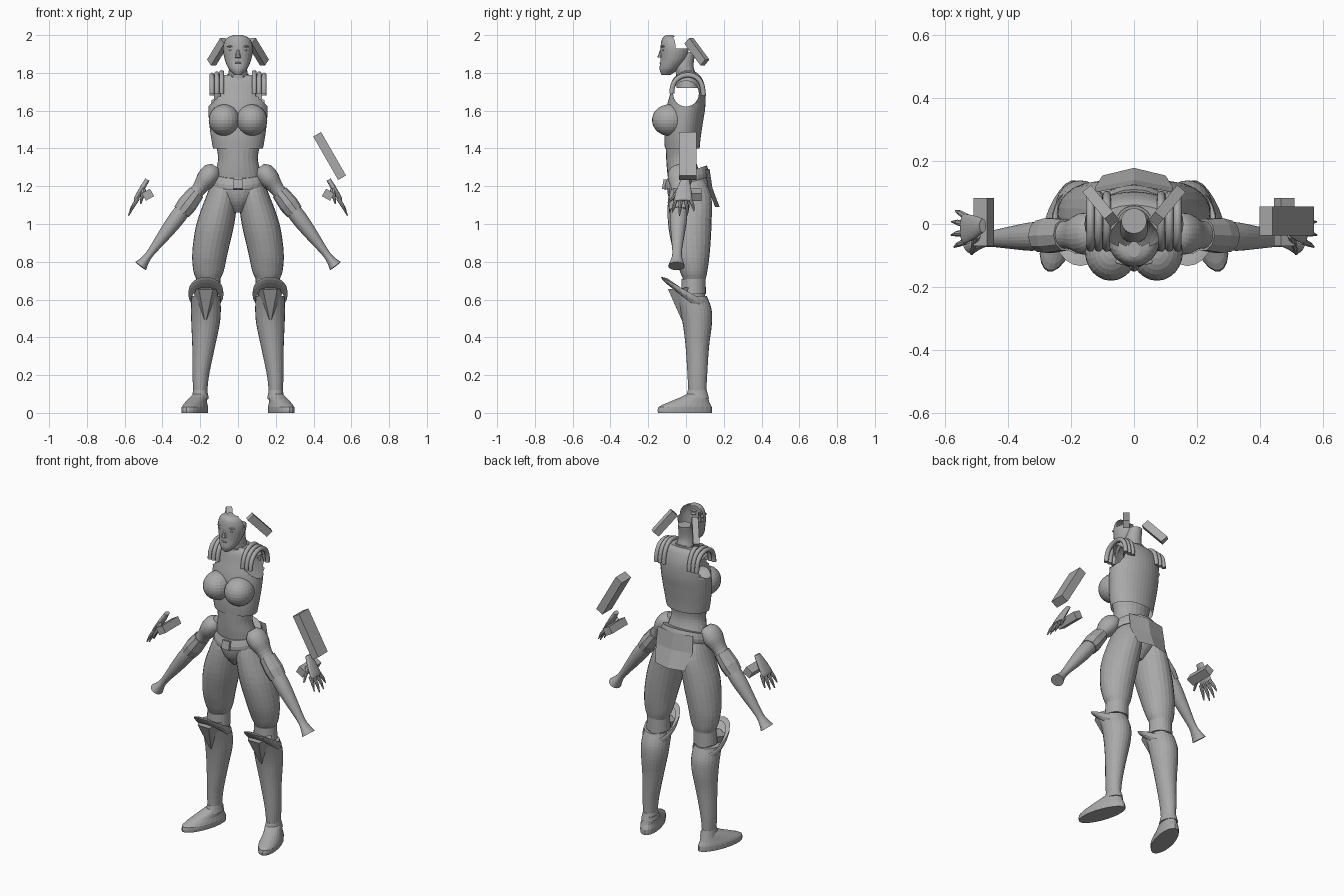
import bpy, bmesh, math
from mathutils import Matrix, Vector

cube = bpy.data.objects.get("Cube")
if cube:
    bpy.data.objects.remove(cube, do_unlink=True)

grey = bpy.data.materials.new("plain_grey")
grey.use_nodes = True
colour = (0.4, 0.4, 0.4, 1)
grey.diffuse_color = colour
grey.node_tree.nodes["Principled BSDF"].inputs["Base Color"].default_value = colour
parts = []
SIDE = Vector((0, 1, 0))


def add(name, bm, mirror=False):
    """Turn a bmesh into an object, with a mirrored twin if asked."""
    bmesh.ops.recalc_face_normals(bm, faces=bm.faces[:])
    for label in (("left_", "right_") if mirror else ("",)):
        if label == "right_":
            bm.transform(Matrix.Diagonal((-1, 1, 1, 1)))
            bmesh.ops.reverse_faces(bm, faces=bm.faces[:])
        mesh = bpy.data.meshes.new(label + name)
        bm.to_mesh(mesh)
        mesh.materials.append(grey)
        obj = bpy.data.objects.new(label + name, mesh)
        bpy.context.collection.objects.link(obj)
        parts.append(obj)
    bm.free()


def frame(a, b, side=SIDE):
    """Matrix at a whose z axis points to b and whose y axis lies near side."""
    a, b = Vector(a), Vector(b)
    z = (b - a).normalized()
    x = side.cross(z).normalized()
    m = Matrix((x, z.cross(x), z)).transposed().to_4x4()
    m.translation = a
    return m


def smooth(rings, steps):
    """Spline the ring values."""
    r = [Vector(v) for v in rings]
    r = [r[0]] + r + [r[-1]]
    out = []
    for p, q, s, t in zip(r, r[1:], r[2:], r[3:]):
        for i in range(steps):
            u = i / steps
            out.append(q + (s - p) * (u / 2) + (p * 2 - q * 5 + s * 4 - t) * (u * u / 2)
                       + (q * 3 - p - s * 3 + t) * (u ** 3 / 2))
    return out + [r[-1]]


def loft(rings, tilt=0, sides=24, steps=4, caps=(True, True), matrix=None):
    """Skin elliptical rings given as height, centre x, centre y, radius x, radius y."""
    bm = bmesh.new()
    rows = []
    for z, x, y, rx, ry in smooth(rings, steps):
        row = []
        for i in range(sides):
            a = math.tau * i / sides
            row.append(bm.verts.new((x + rx * math.cos(a), y + ry * math.sin(a),
                                     z + tilt * math.sin(a))))
        rows.append(row)
    for lower, upper in zip(rows, rows[1:]):
        for i in range(sides):
            j = (i + 1) % sides
            bm.faces.new((lower[i], lower[j], upper[j], upper[i]))
    if caps[0]:
        bm.faces.new(rows[0][::-1])
    if caps[1]:
        bm.faces.new(rows[-1])
    if matrix:
        bm.transform(matrix)
    return bm


def box(name, a, b, width, depth, side=SIDE, mirror=True):
    bm = bmesh.new()
    length = (Vector(b) - Vector(a)).length
    bmesh.ops.create_cube(bm, size=1, matrix=frame(a, b, side)
                          @ Matrix.Translation((0, 0, length / 2))
                          @ Matrix.Diagonal((width, depth, length, 1)))
    add(name, bm, mirror)


def ball(name, centre, radii, mirror=False):
    bm = bmesh.new()
    bmesh.ops.create_uvsphere(bm, u_segments=24, v_segments=14, radius=1,
                              matrix=Matrix.Translation(centre) @ Matrix.Diagonal((*radii, 1)))
    add(name, bm, mirror)


def rod(name, a, b, r1, r2, sides=8, mirror=True):
    length = (Vector(b) - Vector(a)).length
    rings = [(0, 0, 0, r1, r1), (length, 0, 0, r2, r2)]
    add(name, loft(rings, sides=sides, steps=1, matrix=frame(a, b)), mirror)


# Face: a mask left open behind, cut back further at the forehead
head = loft([(1.79, 0, -.105, .02, .025), (1.82, 0, -.09, .048, .05), (1.87, 0, -.065, .07, .07),
             (1.93, 0, -.055, .08, .08), (1.97, 0, -.06, .07, .07), (1.99, 0, -.07, .05, .05),
             (2, 0, -.08, .02, .025)])
away = [f for f in head.faces if f.calc_center_median().y
        > (-.065 if f.calc_center_median().z > 1.925 else .01)]
bmesh.ops.delete(head, geom=away, context="FACES")
add("face", head)
rod("nose", (0, -.128, 1.93), (0, -.137, 1.88), .006, .015, mirror=False)
ball("upper_lip", (0, -.131, 1.853), (.02, .01, .005))
ball("lower_lip", (0, -.127, 1.843), (.017, .01, .006))
ball("eye", (.033, -.118, 1.92), (.016, .01, .007), True)
ball("brow", (.035, -.119, 1.94), (.024, .01, .005), True)
ball("chin", (0, -.115, 1.81), (.025, .02, .018))

# Neck, collar and the slanted blocks behind the head
add("neck", loft([(1.72, 0, .01, .07, .06), (1.79, 0, 0, .052, .052), (1.84, 0, -.01, .047, .05),
                  (1.91, 0, .01, .04, .04)]))
add("collar", loft([(1.765, 0, 0, .06, .06), (1.79, 0, 0, .058, .058)], tilt=.01, steps=1))
box("head_block", (.07, .015, 1.97), (.14, .1, 1.855), .045, .035, Vector((.77, -.63, 0)))

# Bodice: open shell with round armholes
bodice = loft([(1.4, 0, -.02, .132, .092), (1.46, 0, -.018, .143, .096), (1.54, 0, -.01, .153, .1),
               (1.62, 0, 0, .157, .102), (1.7, 0, .01, .155, .09), (1.76, 0, .01, .145, .072),
               (1.79, 0, .01, .11, .05)], sides=40, steps=6, caps=(False, True))
hole = Vector((0, 0, 1.69))


def in_hole(p):
    return abs(p.x) > .07 and (Vector((0, p.y, p.z)) - hole).length < .066


bmesh.ops.delete(bodice, geom=[f for f in bodice.faces if in_hole(f.calc_center_median())],
                 context="FACES")
for v in bodice.verts:
    if v.is_boundary and v.co.z > 1.5:
        rim = hole + (Vector((0, v.co.y, v.co.z)) - hole).normalized() * .068
        v.co.y, v.co.z = rim.y, rim.z
add("bodice", bodice)
ball("bust", (.073, -.09, 1.55), (.082, .09, .083), True)

# Shoulder straps
for label, s in (("left", 1), ("right", -1)):
    for n in range(3):
        x = .086 + n * .026
        curve = bpy.data.curves.new(f"{label}_strap_{n}", "CURVE")
        curve.dimensions = "3D"
        curve.bevel_depth = .013
        curve.use_fill_caps = True
        spline = curve.splines.new("NURBS")
        path = [(-.075, 1.69), (-.075, 1.75), (-.02, 1.81 - n * .007), (.06, 1.8 - n * .007),
                (.09, 1.74), (.092, 1.68)]
        spline.points.add(len(path) - 1)
        for point, (y, z) in zip(spline.points, path):
            point.co = (s * x, y, z, 1)
        spline.use_endpoint_u = True
        curve.materials.append(grey)
        bpy.context.collection.objects.link(bpy.data.objects.new(curve.name, curve))

# Abdomen, hips, belt and rear flap
add("abdomen", loft([(1.2, 0, .01, .135, .1), (1.28, 0, -.015, .118, .085),
                     (1.35, 0, -.027, .105, .078), (1.42, 0, -.025, .118, .082),
                     (1.48, 0, -.02, .13, .085)]))
add("hips", loft([(1.06, 0, .01, .03, .05), (1.12, 0, .015, .09, .1), (1.19, 0, .015, .135, .115),
                  (1.25, 0, .01, .135, .1)]))
add("belt", loft([(1.215, 0, .005, .145, .118), (1.24, 0, .005, .147, .118),
                  (1.275, 0, .005, .135, .105)], tilt=.035, steps=2))
box("buckle", (0, -.108, 1.235), (0, -.118, 1.185), .05, .02, mirror=False)
flap = bmesh.new()
rows = [[flap.verts.new((i * w, y - abs(i) * .012, z)) for i in (-2, -1, 0, 1, 2)]
        for w, y, z in ((.06, .125, 1.29), (.062, .14, 1.19), (.05, .178, 1.09))]
for upper, lower in zip(rows, rows[1:]):
    for i in range(4):
        flap.faces.new((upper[i], upper[i + 1], lower[i + 1], lower[i]))
bmesh.ops.solidify(flap, geom=flap.faces[:], thickness=.012)
add("rear_flap", flap)

# Legs: thigh, knee guard, boot and shoe
add("thigh", loft([(1.25, .075, .01, .05, .075), (1.15, .085, .02, .082, .113),
                   (1, .12, .02, .1, .115), (.85, .148, .03, .094, .096),
                   (.75, .156, .04, .08, .073), (.69, .158, .045, .058, .056),
                   (.6, .16, .045, .055, .055)]), True)
add("knee_cuff", loft([(.63, .16, .04, .068, .065), (.71, .158, .04, .064, .064)], steps=1), True)
add("knee_guard", loft([(.595, .17, .01, .077, .09), (.62, .17, .005, .092, .115),
                        (.65, .17, -.005, .09, .128), (.64, .17, .005, .075, .1)],
                       tilt=-.07, steps=2, caps=(False, False)), True)
rod("knee_point", (.17, -.03, .66), (.172, -.015, .49), .075, .008, 6)
add("boot", loft([(.1, .2, .06, .036, .047), (.2, .197, .06, .044, .052),
                  (.35, .182, .06, .06, .062), (.47, .172, .06, .075, .077),
                  (.55, .17, .05, .079, .085), (.62, .17, .025, .075, .085)]), True)
add("ankle_cuff", loft([(.075, .2, .06, .046, .062), (.12, .2, .06, .037, .05)], steps=1), True)
turn = Matrix.Translation((.228, -.005, 0)) @ Matrix.Rotation(.3, 4, "Z")
add("shoe", loft([(0, 0, 0, .057, .15), (.03, 0, 0, .058, .148), (.055, 0, .02, .05, .115),
                  (.085, -.005, .055, .043, .072), (.1, -.01, .068, .038, .055)],
                 steps=2, matrix=turn), True)

# Detached lowered arms
arm = frame((.148, -.03, 1.263), (.51, -.05, .785))
add("arm", loft([(-.05, 0, 0, .025, .03), (-.02, 0, 0, .05, .06), (.03, 0, 0, .054, .065),
                 (.1, 0, 0, .038, .045), (.2, 0, 0, .04, .045), (.3, 0, 0, .042, .045),
                 (.4, 0, 0, .034, .036), (.52, 0, 0, .021, .025), (.57, 0, 0, .024, .032),
                 (.61, 0, 0, .036, .044)], matrix=arm), True)
add("elbow_guard", loft([(.12, 0, 0, .044, .052), (.2, 0, 0, .052, .058), (.25, 0, 0, .047, .052)],
                        sides=10, steps=1, matrix=arm), True)

# Detached hands with their blocks
add("palm", loft([(0, 0, -.005, .012, .022), (.05, 0, -.01, .014, .036), (.11, 0, -.015, .013, .046),
                  (.13, 0, -.015, .008, .04)], matrix=frame((.48, 0, 1.235), (.535, 0, 1.14))), True)
for n, reach in enumerate((.045, .06, .062, .05)):
    y = .022 - n * .025
    start = Vector((.53, y, 1.135))
    bend = start + Vector((.5, .3 - n * .17, -.8)) * reach
    rod(f"finger_base_{n}", start, bend, .011, .009)
    rod(f"finger_tip_{n}", bend, bend + Vector((.4, .2 - n * .15, -.9)) * reach * .75, .009, .003)
rod("thumb", (.5, -.035, 1.18), (.515, -.095, 1.11), .014, .005)
box("hand_block", (.477, -.07, 1.155), (.477, .083, 1.155), .05, .045, Vector((.5, 0, .87)))

# Single loose block
box("loose_block", (.419, .01, 1.475), (.551, .01, 1.245), .048, .092, mirror=False)

for obj in bpy.context.view_layer.objects:
    obj.select_set(obj in parts)
bpy.context.view_layer.objects.active = parts[0]
bpy.ops.object.shade_smooth_by_angle(angle=.7)
